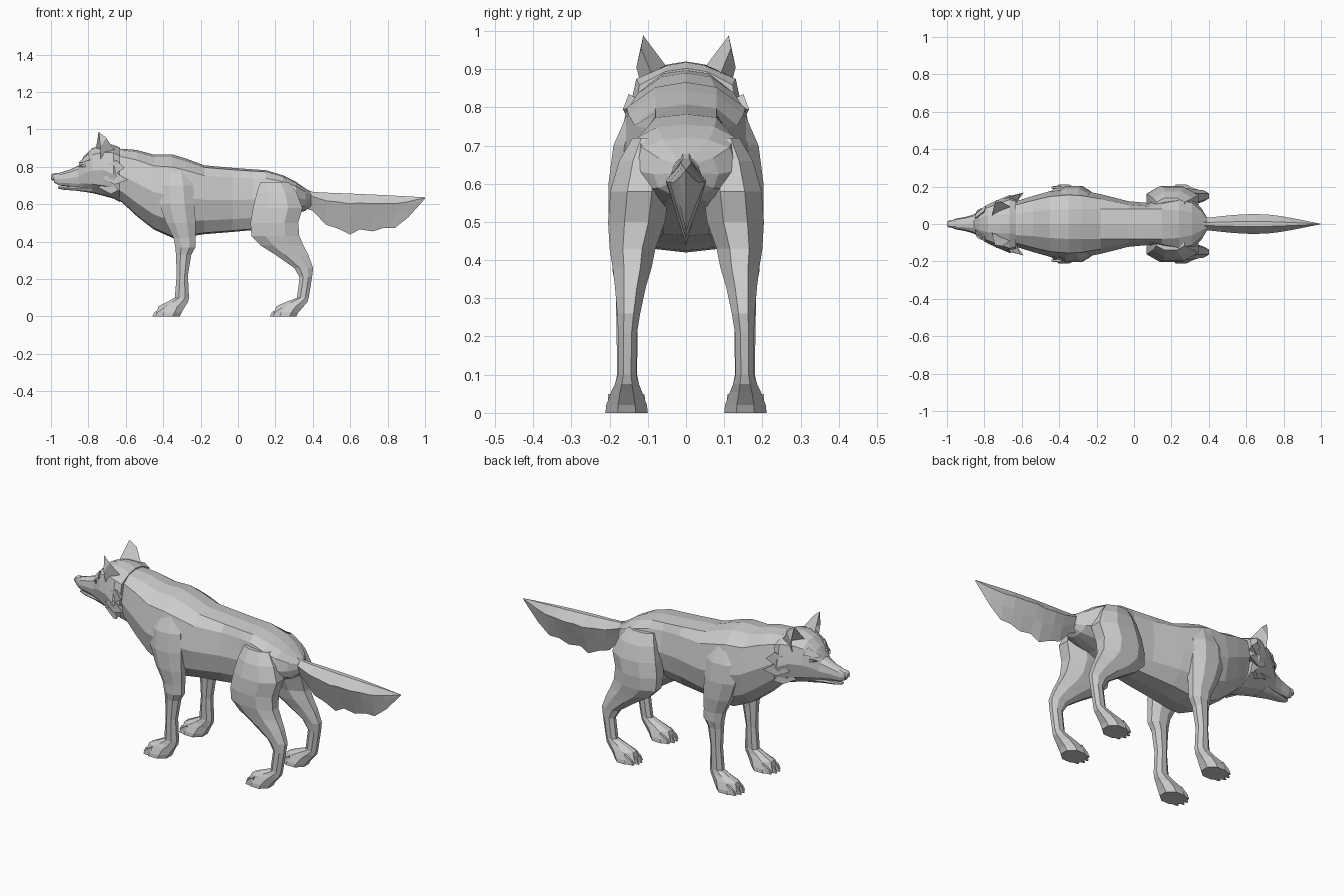
import bpy, bmesh, math
from mathutils import Vector

grey = bpy.data.materials.new("light_grey")
grey.diffuse_color = (0.6, 0.6, 0.6, 1)


def make(name, verts, faces):
    """Flat-shaded mesh with outward normals."""
    bm = bmesh.new()
    vs = [bm.verts.new(v) for v in verts]
    for f in faces:
        bm.faces.new([vs[i] for i in f])
    bmesh.ops.recalc_face_normals(bm, faces=bm.faces)
    me = bpy.data.meshes.new(name)
    bm.to_mesh(me)
    bm.free()
    me.materials.append(grey)
    ob = bpy.data.objects.new(name, me)
    bpy.context.collection.objects.link(ob)
    return ob


def loft(name, rings):
    """Skin a list of equal-length rings and cap both ends."""
    n = len(rings[0])
    verts = [p for r in rings for p in r]
    faces = [(k * n + i, k * n + (i + 1) % n, (k + 1) * n + (i + 1) % n, (k + 1) * n + i)
             for k in range(len(rings) - 1) for i in range(n)]
    last = (len(rings) - 1) * n
    faces += [tuple(range(n)), tuple(range(last, last + n))]
    return make(name, verts, faces)


def body_ring(x, zt, zb, w, t, b, mid=0.5):
    """Cross-section: flat back, sloped shoulder, widest line, flat belly."""
    h = zt - zb
    half = [(t, zt - 0.03 * h), (max(t, 0.84 * w), zt - 0.15 * h), (w, zt - mid * h),
            (0.85 * w, zt - 0.8 * h), (b, zb + 0.02 * h)]
    right = [(x, y, z) for y, z in half]
    left = [(x, -y, z) for y, z in reversed(half)]
    return [(x, 0, zt)] + right + [(x, 0, zb)] + left


def leg_ring(s, z, x0, x1, y0, y1):
    """Horizontal eight-sided section with bevelled corners."""
    c, cx, cy = 0.42, (x0 + x1) / 2, (y0 + y1) / 2
    hx, hy = (x1 - x0) / 2, (y1 - y0) / 2
    pts = [(1, c), (c, 1), (-c, 1), (-1, c), (-1, -c), (-c, -1), (c, -1), (1, -c)]
    return [(cx + u * hx, s * (cy + v * hy), z) for u, v in pts]


# Torso and neck: x, top, bottom, half width, back flat, belly flat
loft("torso", [body_ring(*r) for r in [
    (-0.72, 0.89, 0.67, 0.10, 0.05, 0.04),
    (-0.62, 0.897, 0.61, 0.125, 0.06, 0.05),
    (-0.54, 0.89, 0.535, 0.15, 0.065, 0.06),
    (-0.45, 0.865, 0.465, 0.175, 0.075, 0.07),
    (-0.35, 0.866, 0.42, 0.185, 0.08, 0.08),
    (-0.28, 0.845, 0.425, 0.18, 0.08, 0.085),
    (-0.18, 0.808, 0.44, 0.16, 0.08, 0.08),
    (-0.03, 0.795, 0.452, 0.122, 0.08, 0.07),
    (0.08, 0.787, 0.462, 0.112, 0.08, 0.06),
    (0.15, 0.782, 0.49, 0.13, 0.08, 0.06),
    (0.24, 0.755, 0.53, 0.15, 0.075, 0.06),
    (0.31, 0.72, 0.55, 0.135, 0.06, 0.05),
    (0.36, 0.685, 0.565, 0.085, 0.035, 0.03),
    (0.39, 0.665, 0.59, 0.035, 0.02, 0.015)]])

# Head, flaring into the cheek ruff
loft("head", [body_ring(*r) for r in [
    (-0.985, 0.760, 0.715, 0.016, 0.010, 0.008),
    (-0.955, 0.768, 0.700, 0.028, 0.014, 0.014),
    (-0.90, 0.785, 0.695, 0.038, 0.018, 0.022),
    (-0.855, 0.805, 0.685, 0.052, 0.022, 0.030),
    (-0.825, 0.855, 0.675, 0.075, 0.034, 0.035),
    (-0.78, 0.900, 0.660, 0.105, 0.045, 0.040),
    (-0.72, 0.920, 0.645, 0.132, 0.050, 0.045),
    (-0.665, 0.918, 0.630, 0.155, 0.050, 0.050, 0.55),
    (-0.63, 0.902, 0.612, 0.145, 0.055, 0.050, 0.58)]])

# Nose and lower jaw
loft("nose", [body_ring(*r) for r in [
    (-1.0, 0.755, 0.733, 0.010, 0.006, 0.006),
    (-0.99, 0.764, 0.726, 0.018, 0.010, 0.008),
    (-0.965, 0.768, 0.730, 0.018, 0.010, 0.008)]])
loft("lower_jaw", [body_ring(*r) for r in [
    (-0.962, 0.694, 0.684, 0.012, 0.008, 0.008),
    (-0.93, 0.695, 0.677, 0.022, 0.012, 0.012),
    (-0.86, 0.700, 0.672, 0.036, 0.020, 0.022),
    (-0.78, 0.710, 0.660, 0.060, 0.030, 0.035)]])

for s, side in ((1, "left"), (-1, "right")):
    def flip(pts):
        return [(x, s * y, z) for x, y, z in pts]

    # Cupped ear
    make(side + "_ear", flip([
        (-0.745, 0.112, 0.988), (-0.760, 0.042, 0.895), (-0.735, 0.130, 0.905),
        (-0.735, 0.113, 0.840), (-0.650, 0.085, 0.875), (-0.705, 0.118, 0.955),
        (-0.710, 0.088, 0.890)]),
        [(1, 4, 5, 0), (4, 3, 2, 5), (2, 0, 5), (0, 6, 1), (0, 2, 6), (2, 3, 6), (1, 6, 3, 4)])

    # Ruff tufts swept back from the cheek
    for i, (x, y, z, tx, ty, tz) in enumerate([
            (-0.70, 0.125, 0.80, -0.605, 0.165, 0.795),
            (-0.71, 0.125, 0.74, -0.590, 0.168, 0.730),
            (-0.73, 0.095, 0.69, -0.640, 0.150, 0.675)]):
        make(f"{side}_ruff_{i + 1}", flip([
            (x - 0.02, y, z), (x + 0.05, y + 0.025, z + 0.035), (x + 0.05, y + 0.025, z - 0.035),
            (x + 0.06, y - 0.04, z), (tx, ty, tz)]),
            [(0, 1, 4, 2), (0, 3, 1), (0, 2, 3), (1, 3, 4), (2, 4, 3)])

    # Eye and brow
    make(side + "_eye", flip([
        (-0.850, 0.052, 0.800), (-0.815, 0.086, 0.818), (-0.815, 0.084, 0.798),
        (-0.838, 0.074, 0.812), (-0.82, 0.05, 0.805)]),
        [(0, 3, 2), (3, 1, 2), (0, 4, 3), (3, 4, 1), (0, 2, 4), (1, 4, 2)])
    make(side + "_brow", flip([
        (-0.852, 0.030, 0.822), (-0.848, 0.052, 0.820), (-0.79, 0.102, 0.838),
        (-0.80, 0.070, 0.872), (-0.80, 0.04, 0.83)]),
        [(0, 1, 2, 3), (0, 4, 1), (1, 4, 2), (2, 4, 3), (3, 4, 0)])

    # Legs: z, front x, back x, inner y, outer y
    legs = {
        "front_leg": [
            (0.78, -0.39, -0.27, 0.09, 0.155), (0.70, -0.42, -0.24, 0.09, 0.190),
            (0.60, -0.42, -0.23, 0.09, 0.203), (0.50, -0.385, -0.228, 0.10, 0.202),
            (0.42, -0.345, -0.228, 0.115, 0.192), (0.37, -0.335, -0.228, 0.118, 0.192),
            (0.33, -0.332, -0.25, 0.122, 0.184), (0.22, -0.328, -0.268, 0.127, 0.182),
            (0.10, -0.338, -0.262, 0.128, 0.180), (0.075, -0.385, -0.268, 0.123, 0.186),
            (0.055, -0.425, -0.282, 0.115, 0.196), (0.02, -0.435, -0.302, 0.102, 0.209),
            (0.0, -0.44, -0.312, 0.100, 0.211)],
        "hind_leg": [
            (0.72, 0.12, 0.27, 0.06, 0.140), (0.66, 0.10, 0.315, 0.05, 0.175),
            (0.58, 0.08, 0.345, 0.045, 0.198), (0.50, 0.067, 0.322, 0.055, 0.204),
            (0.43, 0.072, 0.328, 0.08, 0.200), (0.38, 0.12, 0.350, 0.09, 0.192),
            (0.33, 0.20, 0.376, 0.105, 0.186), (0.26, 0.30, 0.402, 0.120, 0.180),
            (0.21, 0.33, 0.396, 0.128, 0.178), (0.10, 0.315, 0.378, 0.130, 0.178),
            (0.075, 0.25, 0.370, 0.123, 0.186), (0.055, 0.205, 0.352, 0.115, 0.196),
            (0.02, 0.193, 0.322, 0.102, 0.209), (0.0, 0.188, 0.312, 0.100, 0.211)]}
    for part, rows in legs.items():
        loft(f"{side}_{part}", [leg_ring(s, *r) for r in rows])
        # Four wedge toes along the front of the paw
        x = rows[-1][1]
        for i, y in enumerate((0.117, 0.143, 0.169, 0.195)):
            f = x - (0.018 if i in (1, 2) else 0.002)
            w = 0.011
            loft(f"{side}_{part}_toe_{i + 1}", [
                [(f, s * (y - 0.5 * w), 0), (f, s * (y + 0.5 * w), 0),
                 (f + 0.012, s * (y + 0.4 * w), 0.024), (f + 0.012, s * (y - 0.4 * w), 0.024)],
                [(x + 0.05, s * (y - w), 0), (x + 0.05, s * (y + w), 0),
                 (x + 0.05, s * (y + 0.8 * w), 0.05), (x + 0.05, s * (y - 0.8 * w), 0.05)]])

# Tail with a ragged lower fringe: x, top, half width, bottom
tail = [(0.34, 0.690, 0.030, 0.585), (0.40, 0.666, 0.034, 0.565), (0.47, 0.662, 0.042, 0.490),
        (0.53, 0.660, 0.048, 0.472), (0.60, 0.657, 0.052, 0.438), (0.65, 0.655, 0.053, 0.466),
        (0.72, 0.652, 0.050, 0.455), (0.78, 0.649, 0.043, 0.474), (0.84, 0.646, 0.033, 0.474),
        (0.91, 0.642, 0.019, 0.530), (1.0, 0.637, 0.001, 0.630)]
rings = []
for i, (x, zt, w, zb) in enumerate(tail):
    zm = zt - 0.25 * (zt - zb)
    fold = 0.62 if i % 2 else 0.48
    zl = zm - 0.45 * (zm - zb)
    rings.append([(x, 0.25 * w, zt), (x, w, zm), (x, fold * w, zl), (x, 0, zb),
                  (x, -fold * w, zl), (x, -w, zm), (x, -0.25 * w, zt)])
loft("tail", rings)
